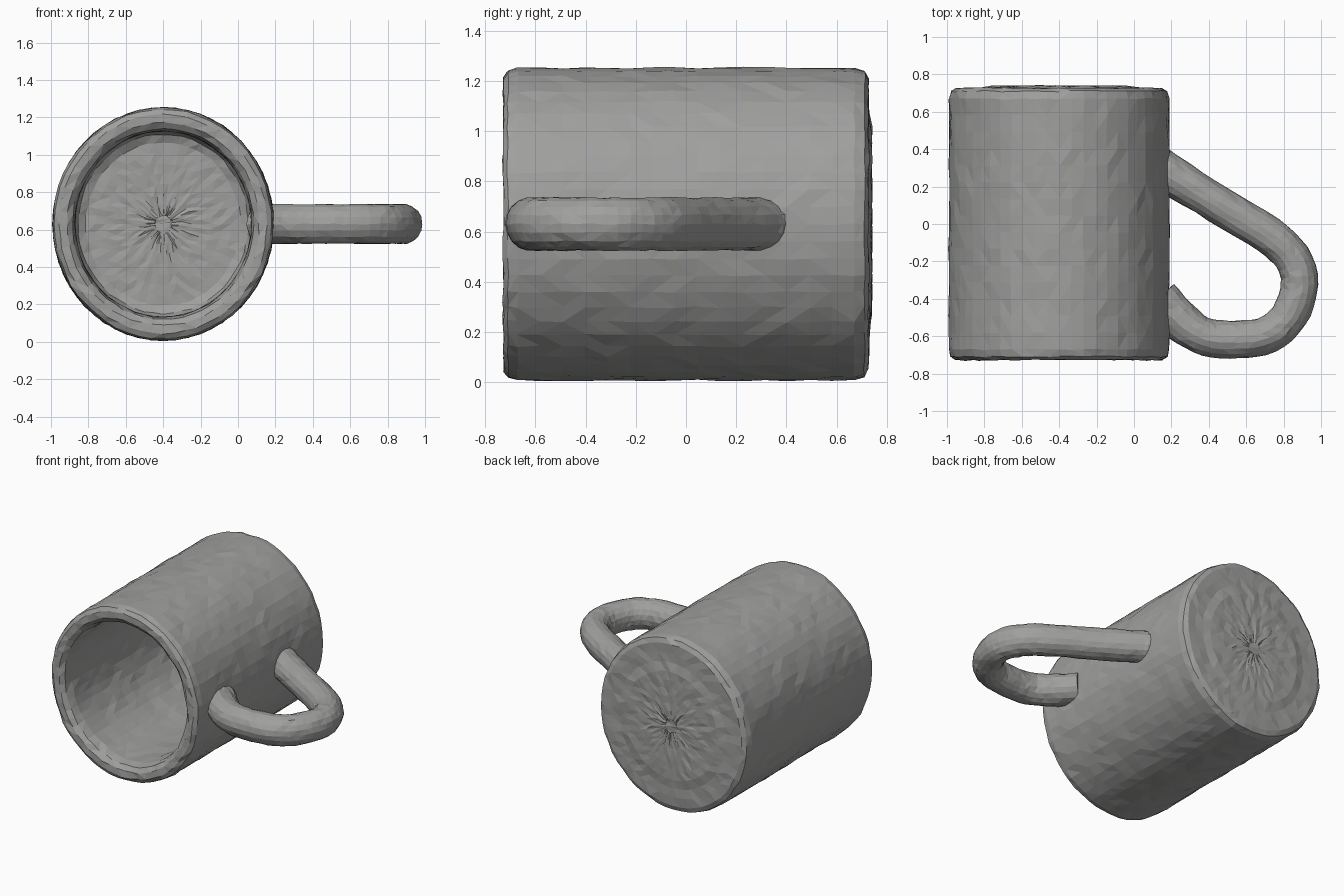
import bpy, bmesh, math, random
from mathutils import Vector

if "Cube" in bpy.data.objects:
    bpy.data.objects.remove(bpy.data.objects["Cube"])

random.seed(4)
CX, CZ = -0.4, 0.63          # mug axis runs along y through this point
RX, RZ = 0.59, 0.622         # slightly oval body

clay = bpy.data.materials.new("grey clay")
clay.diffuse_color = (0.35, 0.35, 0.345, 1)
clay.use_nodes = True
clay.node_tree.nodes["Principled BSDF"].inputs["Base Color"].default_value = clay.diffuse_color


def finish(name, bm, jitter):
    """Roughen the surface by hand-made unevenness and make a flat shaded object."""
    for v in bm.verts:
        v.co += Vector([random.uniform(-jitter, jitter) for _ in range(3)])
    bmesh.ops.recalc_face_normals(bm, faces=bm.faces)
    bmesh.ops.triangulate(bm, faces=bm.faces)
    me = bpy.data.meshes.new(name)
    bm.to_mesh(me)
    bm.free()
    me.materials.append(clay)
    ob = bpy.data.objects.new(name, me)
    bpy.context.collection.objects.link(ob)
    return ob


def bridge(bm, rings):
    for a, b in zip(rings, rings[1:]):
        n = len(a)
        for i in range(n):
            bm.faces.new((a[i], a[(i + 1) % n], b[(i + 1) % n], b[i]))


def subdivide(points, step):
    """Add points along a polyline so no piece is longer than step."""
    out = [points[0]]
    for p, q in zip(points, points[1:]):
        n = max(1, round(math.dist(p, q) / step))
        out += [tuple(a + (b - a) * k / n for a, b in zip(p, q)) for k in range(1, n + 1)]
    return out


# Mug body: (radius factor, y) from the base centre, round the rim, to the inner floor
profile = [(0.08, 0.738), (0.62, 0.738), (0.72, 0.728), (0.93, 0.726), (0.98, 0.71), (1.0, 0.67),
           (1.0, -0.67), (0.985, -0.71), (0.94, -0.728), (0.87, -0.725), (0.82, -0.70),
           (0.80, -0.64), (0.80, 0.54), (0.77, 0.58), (0.70, 0.60), (0.08, 0.60)]
SEG = 56
bm = bmesh.new()
rings = []
for r, y in subdivide(profile, 0.09):
    rings.append([bm.verts.new((CX + RX * r * math.cos(t), y, CZ + RZ * r * math.sin(t)))
                  for t in (2 * math.pi * i / SEG for i in range(SEG))])
bridge(bm, rings)
bm.faces.new(rings[0])
bm.faces.new(rings[-1])
finish("mug_body", bm, 0.004)

# Handle: round bar swept along a loop in the horizontal plane
path = [Vector((x, y, CZ)) for x, y in (
    (0.11, 0.315), (0.2, 0.26), (0.45, 0.105), (0.72, -0.06), (0.845, -0.18), (0.885, -0.32),
    (0.83, -0.49), (0.72, -0.59), (0.56, -0.617), (0.39, -0.605), (0.26, -0.53), (0.13, -0.40))]
ext = [2 * path[0] - path[1]] + path + [2 * path[-1] - path[-2]]
line = []
for a, b, c, d in zip(ext, ext[1:], ext[2:], ext[3:]):
    for t in (0, 0.25, 0.5, 0.75):      # smooth spline through the path points
        line.append(0.5 * (2 * b + (c - a) * t + (2 * a - 5 * b + 4 * c - d) * t * t
                           + (3 * b - a - 3 * c + d) * t ** 3))
line.append(path[-1])
bm = bmesh.new()
rings = []
N = 18
for k, p in enumerate(line):
    tan = (line[min(k + 1, len(line) - 1)] - line[max(k - 1, 0)]).normalized()
    side = Vector((tan.y, -tan.x, 0))
    flare = 1 + 0.16 * max(0, 1 - min(k, len(line) - 1 - k) / 7)   # widen at the joints
    rings.append([bm.verts.new(p + side * 0.1 * flare * math.cos(t)
                               + Vector((0, 0, 0.106 * math.sin(t))))
                  for t in (2 * math.pi * i / N for i in range(N))])
bridge(bm, rings)
bm.faces.new(rings[0])
bm.faces.new(rings[-1])
finish("handle", bm, 0.003)
